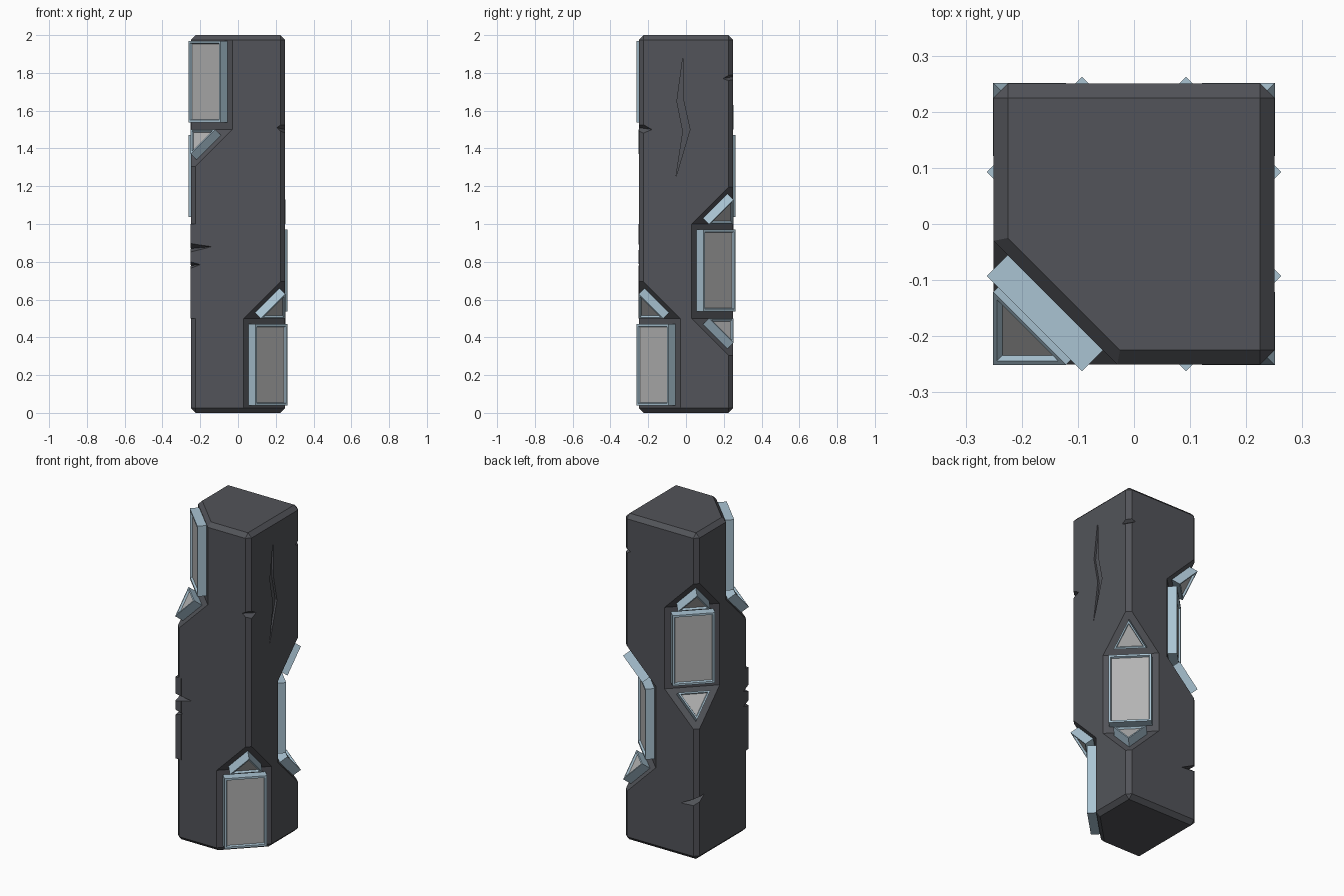
import bpy, bmesh
from mathutils import Vector

if "Cube" in bpy.data.objects:
    bpy.data.objects.remove(bpy.data.objects["Cube"])


def material(name, rgb):
    m = bpy.data.materials.new(name)
    m.diffuse_color = (*rgb, 1)
    m.use_nodes = True
    m.node_tree.nodes["Principled BSDF"].inputs["Base Color"].default_value = m.diffuse_color
    return m


STONE = material("dark_stone", (0.085, 0.088, 0.1))
METAL = material("pale_blue_metal", (0.40, 0.55, 0.65))
GLASS = material("grey_panel", (0.45, 0.45, 0.45))
H = 0.25      # half width of the pillar
CUT = 0.22    # leg length of each corner recess
E = 0.05      # how far cutters reach outside the pillar


def corner(sx, sy):
    """Coordinates measured inward from one vertical edge of the pillar."""
    return lambda u, v, z: Vector((sx * (H - u), sy * (H - v), z))


def to_object(bm, name, mats):
    bmesh.ops.recalc_face_normals(bm, faces=bm.faces[:])
    me = bpy.data.meshes.new(name)
    bm.to_mesh(me)
    bm.free()
    for m in mats:
        me.materials.append(m)
    ob = bpy.data.objects.new(name, me)
    bpy.context.collection.objects.link(ob)
    return ob


def hull(points, name="cutter"):
    bm = bmesh.new()
    for p in points:
        bm.verts.new(p)
    res = bmesh.ops.convex_hull(bm, input=bm.verts[:])
    bmesh.ops.dissolve_limit(bm, angle_limit=0.001, verts=bm.verts[:], edges=bm.edges[:])
    return to_object(bm, name, [STONE])


def boolean(body, tool, op="DIFFERENCE"):
    tool.hide_render = True
    mod = body.modifiers.new("cut", "BOOLEAN")
    mod.operation, mod.solver, mod.object = op, "EXACT", tool
    dg = bpy.context.evaluated_depsgraph_get()
    me = bpy.data.meshes.new_from_object(body.evaluated_get(dg))
    body.modifiers.clear()
    body.data = me
    bpy.data.objects.remove(tool)


def framed_prism(name, base, shift):
    """Prism with a rim and a sunken grey panel on its outer face."""
    bm = bmesh.new()
    a = [bm.verts.new(p) for p in base]
    b = [bm.verts.new(p + shift) for p in base]
    n = len(a)
    bm.faces.new(a[::-1])
    front = bm.faces.new(b)
    for i in range(n):
        j = (i + 1) % n
        bm.faces.new((a[i], a[j], b[j], b[i]))
    bmesh.ops.recalc_face_normals(bm, faces=bm.faces[:])
    bmesh.ops.inset_individual(bm, faces=[front], thickness=0.017, depth=0)
    bmesh.ops.inset_individual(bm, faces=[front], thickness=0.006, depth=-0.012)
    front.material_index = 1
    return to_object(bm, name, [METAL, GLASS])


# chamfered pillar
bm = bmesh.new()
bmesh.ops.create_cube(bm, size=1)
for v in bm.verts:
    v.co = Vector((v.co.x * 2 * H, v.co.y * 2 * H, v.co.z * 2 + 1))
bmesh.ops.bevel(bm, geom=bm.edges[:], offset=0.025, segments=1, affect="EDGES")
pillar = to_object(bm, "pillar", [STONE])

# one stretch of the front left edge stays square
P = corner(-1, -1)
boolean(pillar, hull([P(u, v, z) for u in (-0.0004, 0.04) for v in (-0.0004, 0.04)
                      for z in (0.5, 1.0)]), "UNION")

# corner recesses climbing round the pillar, with panels and triangles
for k, (sx, sy) in enumerate([(1, -1), (1, 1), (-1, 1), (-1, -1)]):
    P = corner(sx, sy)
    z0, z1 = k * 0.5, k * 0.5 + 0.5

    def ring(z, s=CUT):
        return [P(s + E, -E, z), P(-E, s + E, z)]

    lo, hi = (z0 if k else -E), (z1 if k < 3 else 2 + E)
    pts = ring(lo) + ring(hi) + [P(-E, -E, lo), P(-E, -E, hi)]
    if k:
        pts.append(P(-E, -E, z0 - CUT - 2 * E))
    if k < 3:
        pts.append(P(-E, -E, z1 + CUT + 2 * E))
    boolean(pillar, hull(pts))

    # chamfer where a recess runs out through the top or bottom
    if k in (0, 3):
        end, d = (0, -1) if k == 0 else (2, 1)
        a, b = end - d * 0.025, end + d * 0.1
        boolean(pillar, hull(ring(a) + ring(a, 0.15) + ring(b, 0.37) + ring(b, 0.15)))

    # rectangular corner panel
    za, zb = z0 + 0.038, z0 + 0.47
    base = [P(0.195, 0.025, za), P(0.025, 0.195, za), P(0.025, 0.195, zb), P(0.195, 0.025, zb)]
    framed_prism(f"corner_panel_{k + 1}", base, Vector((sx, sy, 0)) * 0.0375)

    # triangular end panels
    for label, zc, d in (("lower", z0, -1), ("upper", z1, 1)):
        if 0 < zc < 2:
            base = [P(u, v, zc + d * w) for u, v, w in
                    ((0.16, 0.03, 0.03), (0.03, 0.16, 0.03), (0.03, 0.03, 0.16))]
            framed_prism(f"{label}_triangle_{k + 1}", base, Vector((sx, sy, -d)) * 0.031)

# chipped edges: corner, reach on each face, height on each face, half height
for sx, sy, u, v, zu, zv, h in [(1, -1, 0.045, 0.07, 1.51, 1.5, 0.06),
                                (1, 1, 0.05, 0.055, 1.78, 1.77, 0.045),
                                (-1, -1, 0.11, 0.05, 0.88, 0.87, 0.035),
                                (-1, -1, 0.05, 0.05, 0.785, 0.78, 0.03),
                                (-1, 1, 0.11, 0.07, 0.33, 0.39, 0.035)]:
    P = corner(sx, sy)
    zm = (zu + zv) / 2
    boolean(pillar, hull([P(u, 0, zu), P(0, v, zv), P(-0.02, -0.02, zm + h), P(-0.02, -0.02, zm - h),
                          P(u, -0.02, zu), P(-0.02, v, zv)]))

# long crack on the right face
crack = [(-0.016, 1.885), (-0.048, 1.65), (-0.016, 1.49), (-0.053, 1.25), (0.021, 1.5), (-0.012, 1.65)]
bm = bmesh.new()
face = bm.faces.new([bm.verts.new((H - 0.012, y, z)) for y, z in crack])
ext = bmesh.ops.extrude_face_region(bm, geom=[face])
for v in ext["geom"]:
    if isinstance(v, bmesh.types.BMVert):
        v.co.x += 0.04
if not face.is_valid or len([f for f in bm.faces if len(f.verts) == 6]) < 2:
    bmesh.ops.holes_fill(bm, edges=bm.edges[:], sides=6)
boolean(pillar, to_object(bm, "crack_cutter", [STONE]))
